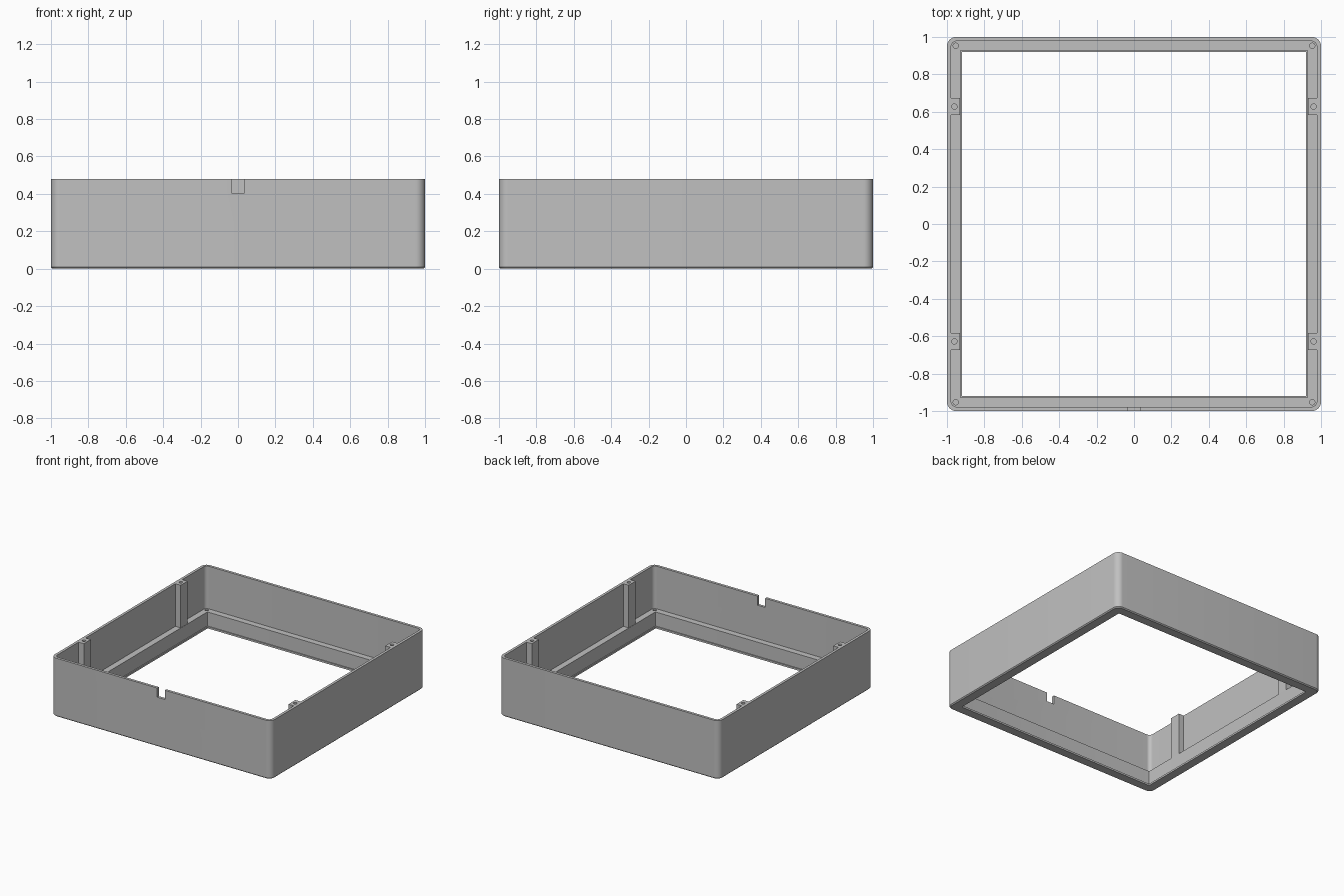
import bpy, bmesh, math
from mathutils import Matrix, Vector

if "Cube" in bpy.data.objects:
    bpy.data.objects.remove(bpy.data.objects["Cube"], do_unlink=True)

grey = bpy.data.materials.new("plain grey")
grey.use_nodes = True
COLOUR = (0.53, 0.53, 0.53, 1)
grey.diffuse_color = COLOUR
grey.node_tree.nodes["Principled BSDF"].inputs["Base Color"].default_value = COLOUR

HEIGHT = 0.48
LEDGE = 0.13
ARC_STEPS = 10


def make_object(name, bm):
    bmesh.ops.recalc_face_normals(bm, faces=bm.faces[:])
    mesh = bpy.data.meshes.new(name)
    bm.to_mesh(mesh)
    bm.free()
    mesh.materials.append(grey)
    obj = bpy.data.objects.new(name, mesh)
    bpy.context.collection.objects.link(obj)
    return obj


def add_box(bm, low, high):
    low, high = Vector(low), Vector(high)
    size = Matrix.Diagonal((*(high - low), 1))
    bmesh.ops.create_cube(bm, size=1, matrix=Matrix.Translation((low + high) / 2) @ size)


def add_cylinder(bm, x, y, radius, low, high):
    bmesh.ops.create_cone(bm, cap_ends=True, segments=24, radius1=radius, radius2=radius,
                          depth=high - low,
                          matrix=Matrix.Translation((x, y, (low + high) / 2)))


def rounded_square(bm, half, radius, z):
    """One ring of vertices around a square with rounded corners."""
    ring = []
    for corner in range(4):
        turn = math.pi / 2 * corner
        cx = (half - radius) * (1 if corner in (0, 3) else -1)
        cy = (half - radius) * (1 if corner in (0, 1) else -1)
        for i in range(ARC_STEPS + 1):
            a = turn + math.pi / 2 * i / ARC_STEPS
            ring.append(bm.verts.new((cx + radius * math.cos(a), cy + radius * math.sin(a), z)))
    return ring


def apply_boolean(target, tool, operation):
    mod = target.modifiers.new(operation.lower(), "BOOLEAN")
    mod.operation = operation
    mod.solver = "EXACT"
    mod.object = tool
    bpy.context.view_layer.objects.active = target
    bpy.ops.object.modifier_apply(modifier=mod.name)
    bpy.data.objects.remove(tool, do_unlink=True)


# Wall and ledge: a cross-section (half size, corner radius, height) swept round
section = [
    (0.992, 0.042, 0), (1, 0.05, 0.008), (1, 0.05, HEIGHT),
    (0.978, 0.03, HEIGHT), (0.978, 0.03, LEDGE),
    (0.928, 0.004, LEDGE), (0.928, 0.004, 0.015),
    (0.92, 0.004, 0.015), (0.92, 0.004, 0),
]
bm = bmesh.new()
rings = [rounded_square(bm, *point) for point in section]
for a, b in zip(rings, rings[1:] + rings[:1]):
    for i in range(len(a)):
        j = (i + 1) % len(a)
        bm.faces.new((a[i], a[j], b[j], b[i]))
frame = make_object("frame", bm)

# Four screw posts on the side walls
bm = bmesh.new()
for sx in (-1, 1):
    for sy in (-1, 1):
        xs = sorted((sx * 0.93, sx * 0.99))
        y = sy * 0.628
        add_box(bm, (xs[0], y - 0.045, LEDGE - 0.03), (xs[1], y + 0.045, HEIGHT))
apply_boolean(frame, make_object("posts", bm), "UNION")

# Screw holes in the posts and in the ledge corners, and the cable notch
bm = bmesh.new()
for sx in (-1, 1):
    for sy in (-1, 1):
        add_cylinder(bm, sx * 0.96, sy * 0.628, 0.014, HEIGHT - 0.1, HEIGHT + 0.05)
        add_cylinder(bm, sx * 0.953, sy * 0.953, 0.014, LEDGE - 0.1, LEDGE + 0.05)
add_box(bm, (-0.035, -1.05, 0.405), (0.035, -0.95, HEIGHT + 0.05))
apply_boolean(frame, make_object("cutters", bm), "DIFFERENCE")

bpy.ops.object.select_all(action="DESELECT")
frame.select_set(True)
bpy.context.view_layer.objects.active = frame
bpy.ops.object.shade_smooth_by_angle(angle=math.radians(30))
